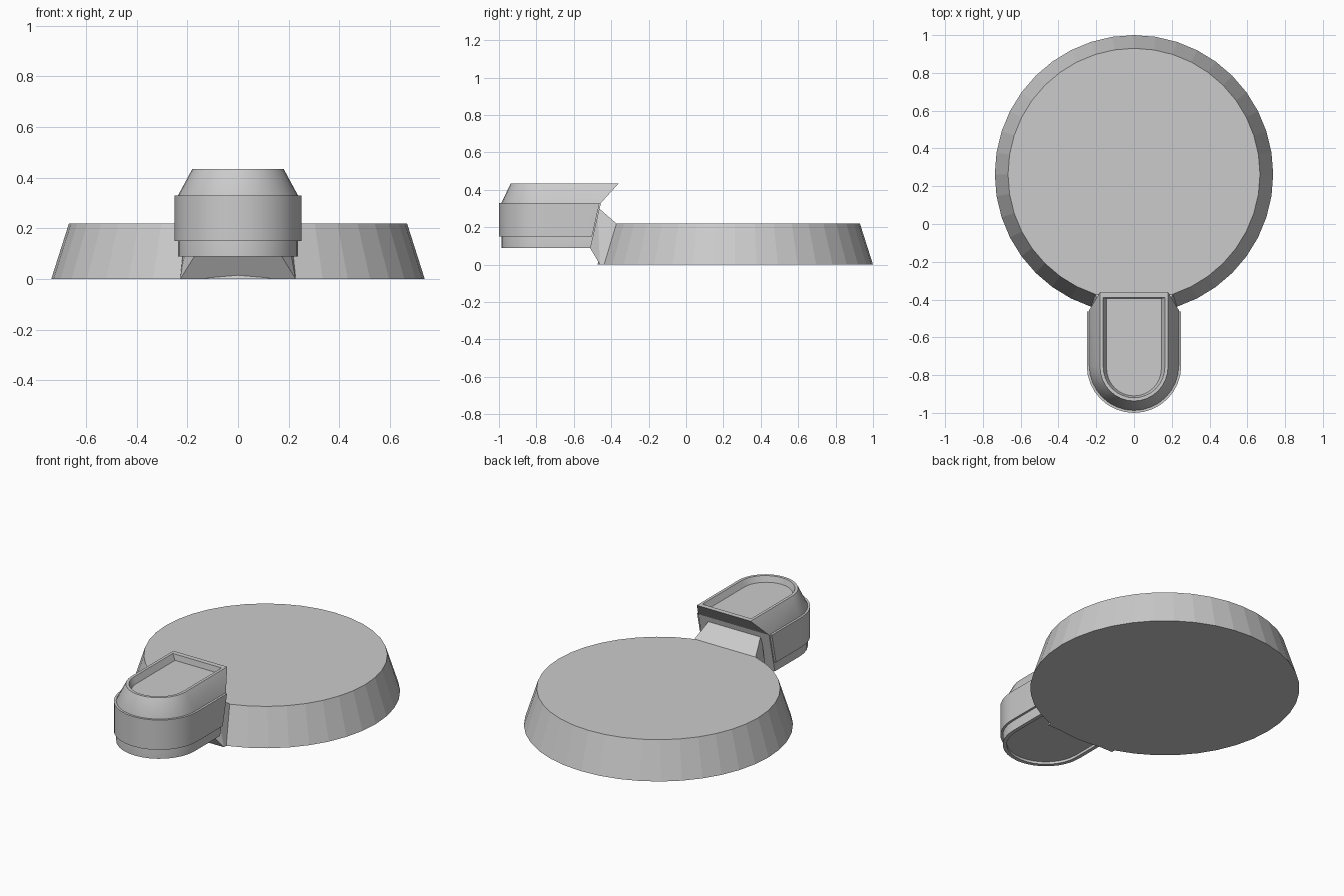
import bpy, bmesh
from math import sin, cos, pi

if "Cube" in bpy.data.objects:
    bpy.data.objects.remove(bpy.data.objects["Cube"])


def finish(name, bm, smooth=None):
    bmesh.ops.recalc_face_normals(bm, faces=bm.faces)
    mesh = bpy.data.meshes.new(name)
    bm.to_mesh(mesh)
    bm.free()
    ob = bpy.data.objects.new(name, mesh)
    bpy.context.collection.objects.link(ob)
    if smooth:
        bpy.ops.object.select_all(action='DESELECT')
        ob.select_set(True)
        bpy.context.view_layer.objects.active = ob
        bpy.ops.object.shade_smooth_by_angle(angle=smooth)
    return ob


def loft(name, rings, smooth=None):
    """Skin closed rings of points in order and cap both ends."""
    bm = bmesh.new()
    loops = [[bm.verts.new(p) for p in ring] for ring in rings]
    n = len(loops[0])
    for a, b in zip(loops, loops[1:]):
        for i in range(n):
            j = (i + 1) % n
            bm.faces.new((a[i], a[j], b[j], b[i]))
    bm.faces.new(loops[0])
    bm.faces.new(loops[-1])
    return finish(name, bm, smooth)


def u_ring(r, z, back, centre=-0.75, steps=16):
    """U-shaped outline, round at the front and straight at the back."""
    pts = [(-r, back, z)]
    for i in range(steps + 1):
        a = pi + pi * i / steps
        pts.append((r * cos(a), centre + r * sin(a), z))
    return pts + [(r, back, z)]


def circle(r, z, n=40):
    return [(r * sin(2 * pi * i / n), 0.263 - r * cos(2 * pi * i / n), z)
            for i in range(n)]


# Round tapered base disc
loft("base_disc", [circle(0.737, 0), circle(0.667, 0.22)])

# Round-nosed pod with a recess below and a framed recess on top
loft("pod_body", [
    u_ring(0.215, 0.105, -0.525),
    u_ring(0.215, 0.09, -0.525),
    u_ring(0.237, 0.09, -0.51),
    u_ring(0.237, 0.33, -0.455),
    u_ring(0.18, 0.435, -0.36, -0.757),
    u_ring(0.163, 0.435, -0.39, -0.757),
    u_ring(0.145, 0.40, -0.395, -0.765),
], 0.5)

# Raised band around the pod
loft("pod_band", [u_ring(0.25, 0.15, -0.503), u_ring(0.25, 0.33, -0.462)], 0.5)

# Wedge-shaped neck joining disc and pod
loft("neck", [
    [(-0.228, -0.438, 0), (0.228, -0.438, 0),
     (0.205, -0.372, 0.22), (-0.205, -0.372, 0.22)],
    [(-0.228, -0.46, 0), (0.228, -0.46, 0),
     (0.17, -0.475, 0.31), (-0.17, -0.475, 0.31)],
    [(-0.17, -0.515, 0.093), (0.17, -0.515, 0.093),
     (0.17, -0.48, 0.305), (-0.17, -0.48, 0.305)],
])
